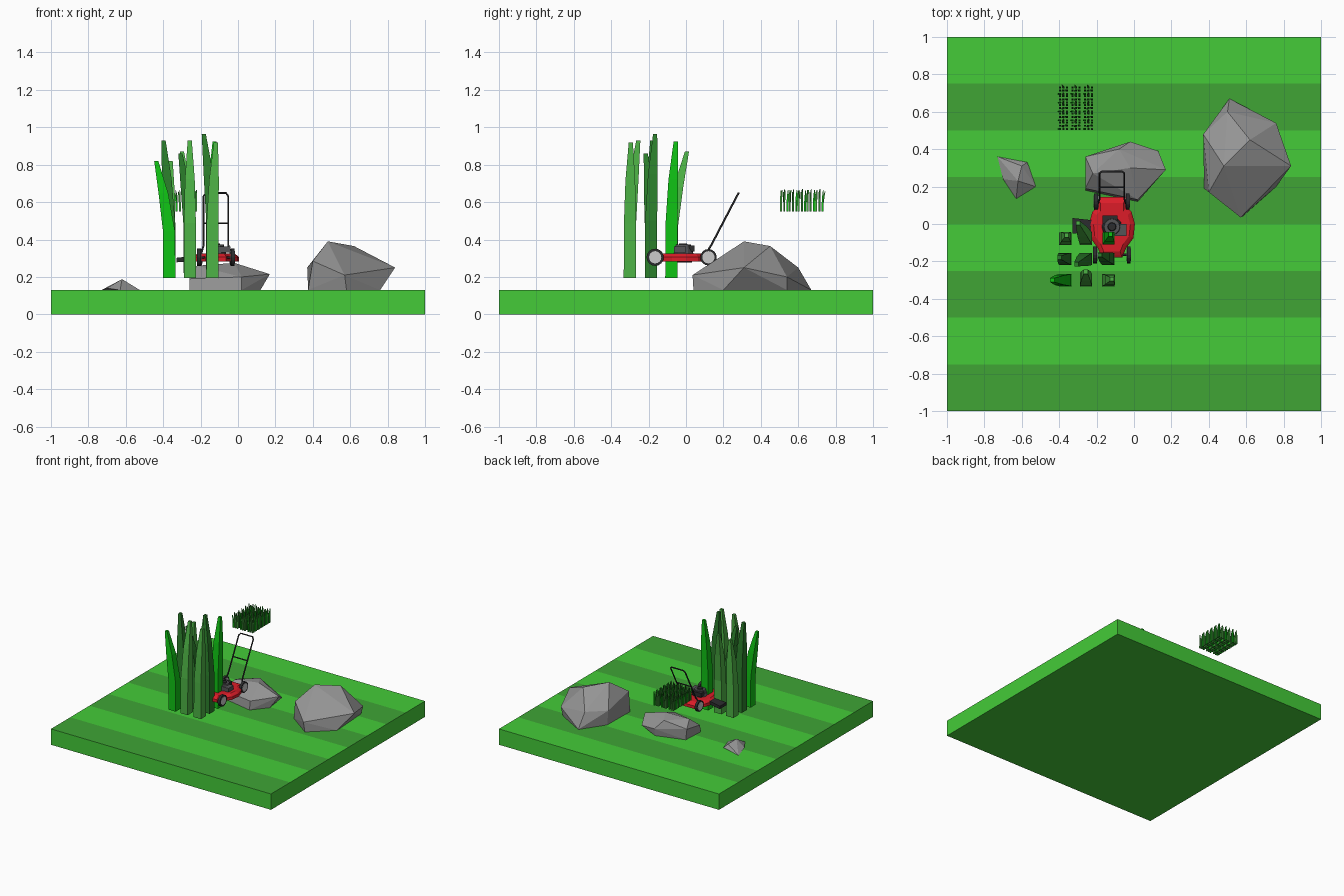
import bpy, bmesh, math
from mathutils import Vector, Matrix

if "Cube" in bpy.data.objects:
    bpy.data.objects.remove(bpy.data.objects["Cube"])


def mat(name, r, g, b):
    m = bpy.data.materials.new(name)
    m.diffuse_color = (r, g, b, 1)
    m.use_nodes = True
    m.node_tree.nodes["Principled BSDF"].inputs["Base Color"].default_value = m.diffuse_color
    return m


LAWN = mat("lawn_light", 0.058, 0.6, 0.04)
STRIPE = mat("lawn_dark", 0.05, 0.376, 0.036)
BRIGHT = mat("blade_bright", 0.005, 0.55, 0.007)
MID = mat("blade_mid", 0.074, 0.45, 0.06)
DARK = mat("blade_dark", 0.024, 0.21, 0.024)
RED = mat("red_paint", 0.72, 0.012, 0.022)
BLACK = mat("black", 0.025, 0.025, 0.027)
METAL = mat("engine_grey", 0.09, 0.09, 0.095)
HUB = mat("hub_grey", 0.6, 0.6, 0.58)
STONE = mat("stone", 0.3, 0.3, 0.3)


def finish(name, bm, *mats):
    bmesh.ops.recalc_face_normals(bm, faces=bm.faces[:])
    me = bpy.data.meshes.new(name)
    bm.to_mesh(me)
    bm.free()
    for m in mats:
        me.materials.append(m)
    ob = bpy.data.objects.new(name, me)
    bpy.context.collection.objects.link(ob)
    return ob


def loft(bm, rings, index=0):
    """Skin a list of equal-length point rings and cap both ends."""
    vs = [[bm.verts.new(p) for p in ring] for ring in rings]
    n = len(vs[0])
    faces = [bm.faces.new((a[i], a[(i + 1) % n], b[(i + 1) % n], b[i]))
             for a, b in zip(vs, vs[1:]) for i in range(n)]
    faces += [bm.faces.new(vs[0][::-1]), bm.faces.new(vs[-1])]
    for f in faces:
        f.material_index = index


def box(name, lo, hi, m):
    bm = bmesh.new()
    bmesh.ops.create_cube(bm, size=1)
    lo, hi = Vector(lo), Vector(hi)
    for v in bm.verts:
        v.co = (lo + hi) / 2 + v.co * (hi - lo)
    return finish(name, bm, m)


def cylinder(name, centre, r1, r2, depth, m, sides=16, axis='Z'):
    bm = bmesh.new()
    rot = Matrix.Rotation(math.pi / 2, 4, 'Y') if axis == 'X' else Matrix()
    bmesh.ops.create_cone(bm, cap_ends=True, segments=sides, radius1=r1, radius2=r2,
                          depth=depth, matrix=Matrix.Translation(centre) @ rot)
    return finish(name, bm, m)


def tube(name, points, radius, m):
    cu = bpy.data.curves.new(name, 'CURVE')
    cu.dimensions = '3D'
    cu.bevel_depth = radius
    cu.bevel_resolution = 1
    cu.use_fill_caps = True
    sp = cu.splines.new('POLY')
    sp.points.add(len(points) - 1)
    for p, co in zip(sp.points, points):
        p.co = (*co, 1)
    cu.materials.append(m)
    ob = bpy.data.objects.new(name, cu)
    bpy.context.collection.objects.link(ob)


# Lawn slab with mown stripes on the top
bm = bmesh.new()
bmesh.ops.create_cube(bm, size=1)
for v in bm.verts:
    v.co = (v.co.x * 2, v.co.y * 2, (v.co.z + 0.5) * 0.13)
for i in range(1, 8):
    bmesh.ops.bisect_plane(bm, geom=bm.verts[:] + bm.edges[:] + bm.faces[:],
                           plane_co=(0, -1 + i * 0.25, 0), plane_no=(0, 1, 0))
bm.normal_update()
for f in bm.faces:
    row = int((f.calc_center_median().y + 1) / 0.25)
    if f.normal.z > 0.5 and row % 2 == 0:
        f.material_index = 1
finish("lawn", bm, LAWN, STRIPE)


# Rocks: convex hulls of a few corner points
def rock(name, pts):
    bm = bmesh.new()
    for p in pts:
        bm.verts.new(p)
    res = bmesh.ops.convex_hull(bm, input=bm.verts[:])
    junk = {v for v in res["geom_interior"] if isinstance(v, bmesh.types.BMVert)}
    bmesh.ops.delete(bm, geom=list(junk), context='VERTS')
    finish(name, bm, STONE)


rock("large_rock", [
    (.48, .31, .39), (.62, .45, .365), (.40, .17, .285), (.84, .31, .25), (.37, .48, .25),
    (.57, .035, .21), (.50, .60, .25), (.76, .54, .20), (.51, .67, .13), (.76, .20, .13),
    (.58, .04, .13), (.375, .19, .13), (.38, .48, .13), (.74, .54, .13)])
rock("medium_rock", [
    (-.02, .30, .275), (-.08, .40, .26), (-.22, .27, .26), (-.26, .36, .22), (.17, .29, .215),
    (-.02, .44, .19), (.02, .13, .20), (-.26, .19, .19), (.13, .39, .16), (.12, .24, .13),
    (.02, .12, .13), (-.26, .18, .13), (-.25, .36, .13), (-.02, .43, .13)])
rock("small_rock", [
    (-.62, .23, .188), (-.60, .31, .17), (-.73, .36, .13), (-.57, .33, .14),
    (-.525, .20, .13), (-.63, .135, .13), (-.70, .24, .14)])


# Giant grass blades: base x, base y, tip x, tip y, tip z, material index
BLADES = [
    (-.367, -.30, -.437, -.30, .82, 0), (-.257, -.30, -.258, -.255, .93, 1),
    (-.137, -.30, -.118, -.295, .92, 1), (-.367, -.187, -.398, -.18, .93, 2),
    (-.257, -.187, -.308, -.215, .86, 2), (-.137, -.187, -.183, -.165, .965, 2),
    (-.367, -.078, -.36, -.06, .82, 1), (-.257, -.078, -.30, .005, .87, 1),
    (-.137, -.078, -.125, -.055, .925, 0)]
bm = bmesh.new()
for bx, by, tx, ty, tz, idx in BLADES:
    rings = []
    for t, lean, half in [(0, 0, .033), (.40, .03, .032), (.72, .45, .026), (1, 1, .011)]:
        x, y, z = bx + (tx - bx) * lean, by + (ty - by) * lean, .195 + (tz - .195) * t
        rings.append([(x + sx * half, y + sy * half, z)
                      for sx, sy in ((-1, -1), (1, -1), (1, 1), (-1, 1))])
    loft(bm, rings, idx)
tall = finish("tall_grass", bm, BRIGHT, MID, DARK)

# Small grass patch: the same clump scaled down in a 3 x 5 array
S = 0.157
for i in range(3):
    for j in range(5):
        tuft = bpy.data.objects.new(f"small_tuft_{i}_{j}", tall.data)
        bpy.context.collection.objects.link(tuft)
        tuft.scale = (S, S, S)
        tuft.location = (-.38 + i * .067 + .27 * S, .528 + j * .047 + .17 * S, .55 - .195 * S)

# Mower deck: stacked outlines
CX = -.118
half = [(.055, -.18), (.075, -.13), (.115, -.075), (.123, .0), (.105, .065),
        (.078, .09), (.078, .145)]
outline = [(CX + x, y) for x, y in half] + [(CX - x, y) for x, y in reversed(half)]
bm = bmesh.new()
loft(bm, [[(CX + (x - CX) * s, -.015 + (y + .015) * s, z) for x, y in outline]
          for z, s in ((.282, 1), (.306, 1), (.314, .93), (.325, .8))])
finish("mower_deck", bm, RED)

# Discharge chute
bm = bmesh.new()
loft(bm, [[(x, -.01 - w, z0), (x, -.01 + w, z0), (x, -.01 + w, z1), (x, -.01 - w, z1)]
          for x, w, z0, z1 in ((-.22, .03, .287, .315), (-.33, .042, .278, .302))])
finish("discharge_chute", bm, BLACK)

# Engine
cylinder("engine_base", (CX, -.015, .335), .055, .05, .03, METAL, 12)
cylinder("engine_cowl", (CX, -.015, .36), .048, .042, .026, METAL, 12)
cylinder("starter_cap", (CX, -.015, .376), .024, .02, .008, BLACK, 12)
box("engine_head", (CX + .01, -.065, .33), (CX + .078, .0, .362), METAL)
box("fuel_tank", (CX - .05, .0, .335), (CX + .03, .045, .368), BLACK)

# Wheels, hubs and axles
for end, y, r, dx in (("front", -.165, .046, .09), ("rear", .12, .044, .085)):
    tube(end + "_axle", [(CX - dx, y, .305), (CX + dx, y, .305)], .006, BLACK)
    for side, s in (("left", -1), ("right", 1)):
        cylinder(f"{end}_{side}_tyre", (CX + s * dx, y, .305), r, r, .02, BLACK, 16, 'X')
        cylinder(f"{end}_{side}_hub", (CX + s * dx, y, .305), .033, .033, .025, HUB, 16, 'X')

# Push handle and cross bar
side = [(.08, .10, .315), (.066, .135, .37), (.066, .272, .632), (.054, .281, .648)]
tube("handle", [(CX - x, y, z) for x, y, z in side]
     + [(CX + x, y, z) for x, y, z in reversed(side)], .0055, BLACK)
tube("cross_bar", [(CX - .066, .196, .487), (CX + .066, .196, .487)], .0045, BLACK)
